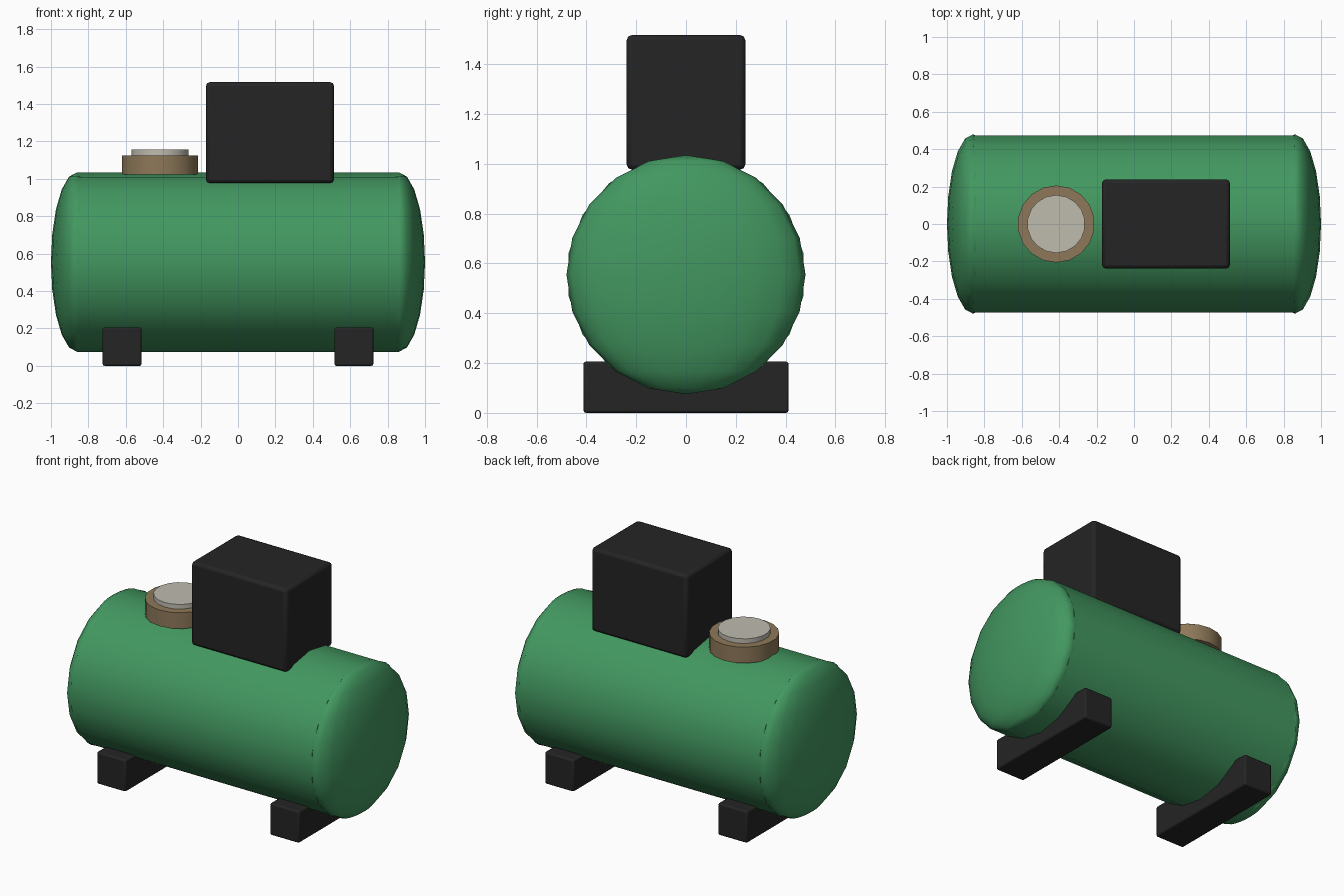
import bpy
from math import pi, radians

if "Cube" in bpy.data.objects:
    bpy.data.objects.remove(bpy.data.objects["Cube"])


def material(name, rgb):
    m = bpy.data.materials.new(name)
    m.use_nodes = True
    m.diffuse_color = (*rgb, 1)
    m.node_tree.nodes["Principled BSDF"].inputs["Base Color"].default_value = (*rgb, 1)
    return m


green = material("green_paint", (0.055, 0.31, 0.117))
black = material("black_casing", (0.018, 0.018, 0.018))
brass = material("brass", (0.27, 0.19, 0.10))
pale = material("pale_metal", (0.52, 0.50, 0.43))


def finish(name, mat, smooth_angle=40):
    ob = bpy.context.object
    ob.name = name
    ob.data.materials.append(mat)
    bpy.ops.object.transform_apply(location=False, rotation=True, scale=True)
    bpy.ops.object.shade_smooth_by_angle(angle=radians(smooth_angle))
    return ob


def box(name, centre, size, bevel, mat):
    bpy.ops.mesh.primitive_cube_add(size=1, location=centre)
    bpy.context.object.scale = size
    ob = finish(name, mat, 30)
    mod = ob.modifiers.new("rounded_edges", "BEVEL")
    mod.width = bevel
    mod.segments = 2


def disc(name, x, radius, bottom, top, mat, sides=18):
    bpy.ops.mesh.primitive_cylinder_add(
        vertices=sides, radius=radius, depth=top - bottom,
        location=(x, 0, (bottom + top) / 2))
    finish(name, mat)


# Tank barrel lying along x
R, AXIS, END = 0.48, 0.555, 0.86
bpy.ops.mesh.primitive_cylinder_add(vertices=18, radius=R, depth=2 * END,
                                    location=(0, 0, AXIS), rotation=(pi / 2, 0, pi / 2))
finish("tank_barrel", green)

# Domed ends and feet, one pair each
for side, s in (("left", 1), ("right", -1)):
    bpy.ops.mesh.primitive_uv_sphere_add(segments=20, ring_count=10, radius=1,
                                         location=(s * END, 0, AXIS))
    bpy.context.object.scale = (1 - END, R, R)
    finish(side + "_dome", green, 80)
    box(side + "_foot", (s * 0.62, 0, 0.103), (0.207, 0.824, 0.206), 0.01, black)

# Control housing on top
box("control_housing", (0.171, 0, 1.247), (0.684, 0.476, 0.54), 0.02, black)

# Filler neck and its lid
disc("filler_ring", -0.416, 0.206, 1.022, 1.126, brass)
disc("filler_lid", -0.416, 0.155, 1.10, 1.156, pale)
